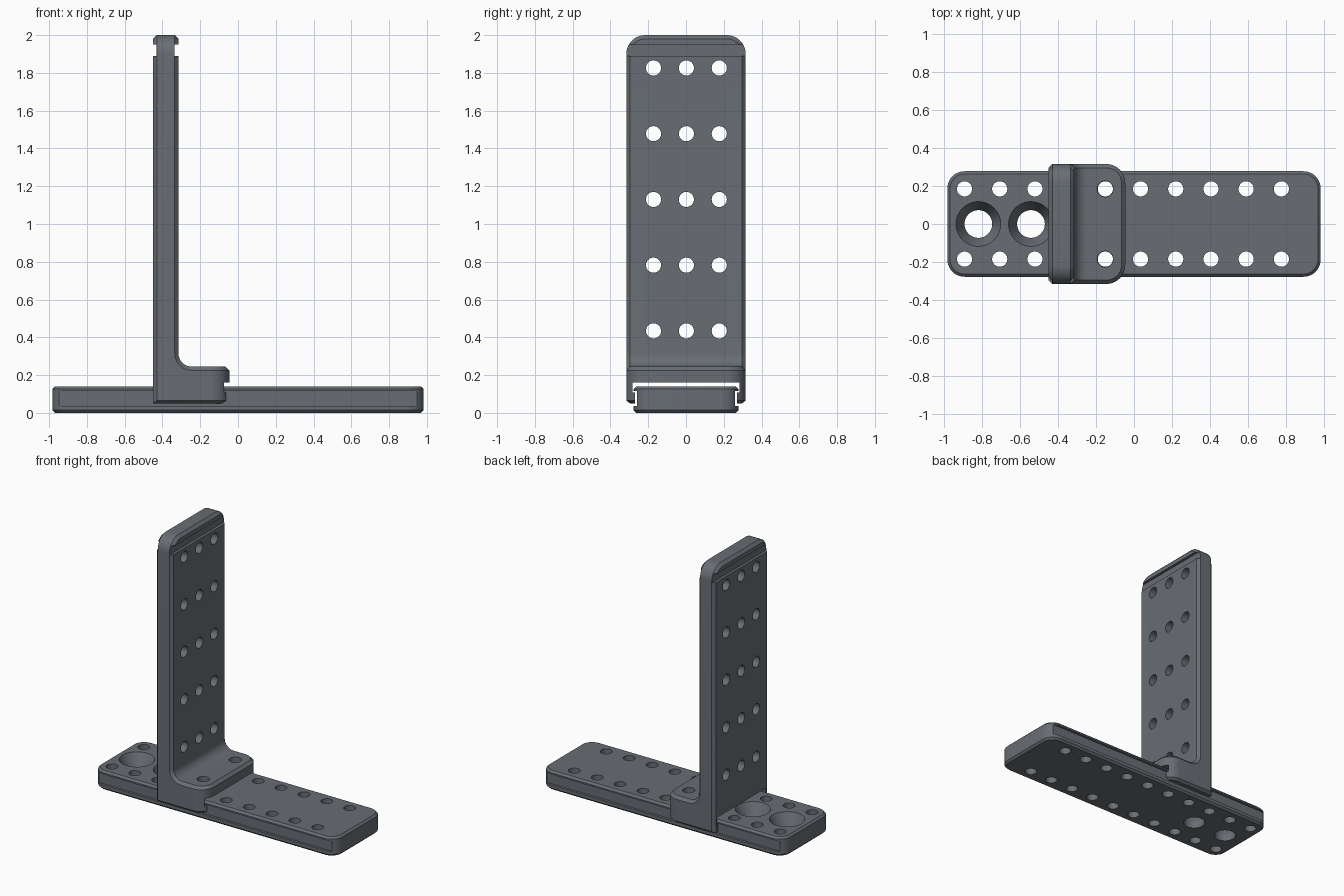
import bpy, bmesh
from math import sin, cos, pi, radians

if "Cube" in bpy.data.objects:
    bpy.data.objects.remove(bpy.data.objects["Cube"])

grey = bpy.data.materials.new("dark_grey")
grey.diffuse_color = (0.14, 0.155, 0.175, 1)
grey.use_nodes = True
grey.node_tree.nodes["Principled BSDF"].inputs["Base Color"].default_value = grey.diffuse_color


def loft(bm, rings):
    """Skin closed rings of equal length and cap both ends."""
    vs = [[bm.verts.new(p) for p in r] for r in rings]
    for a, b in zip(vs, vs[1:]):
        for i in range(len(a)):
            j = (i + 1) % len(a)
            bm.faces.new((a[i], a[j], b[j], b[i]))
    bm.faces.new(vs[0])
    bm.faces.new(vs[-1])


def make(name, lofts):
    bm = bmesh.new()
    for rings in lofts:
        loft(bm, rings)
    bmesh.ops.remove_doubles(bm, verts=bm.verts, dist=1e-5)
    bmesh.ops.recalc_face_normals(bm, faces=bm.faces)
    me = bpy.data.meshes.new(name)
    bm.to_mesh(me)
    bm.free()
    me.materials.append(grey)
    ob = bpy.data.objects.new(name, me)
    bpy.context.collection.objects.link(ob)
    return ob


def cut(ob, lofts):
    """Subtract a group of separate solids from ob."""
    cutter = make("cutter", lofts)
    cutter.hide_render = True
    bpy.context.view_layer.objects.active = ob
    m = ob.modifiers.new("cut", 'BOOLEAN')
    m.operation, m.solver, m.object = 'DIFFERENCE', 'EXACT', cutter
    bpy.ops.object.modifier_apply(modifier=m.name)
    bpy.data.objects.remove(cutter)


def box(x0, x1, y0, y1, z0, z1):
    return [[(x0, y0, z), (x1, y0, z), (x1, y1, z), (x0, y1, z)] for z in (z0, z1)]


def hole_z(x, y, profile, n=32):
    """Revolved cutter about a vertical axis; profile holds (radius, z)."""
    return [[(x + r * cos(2 * pi * i / n), y + r * sin(2 * pi * i / n), z)
             for i in range(n)] for r, z in profile]


def hole_x(y, z, r, x0, x1, n=32):
    return [[(x, y + r * cos(2 * pi * i / n), z + r * sin(2 * pi * i / n))
             for i in range(n)] for x in (x0, x1)]


def smooth(ob):
    bpy.ops.object.select_all(action='DESELECT')
    ob.select_set(True)
    bpy.context.view_layer.objects.active = ob
    bpy.ops.object.shade_smooth_by_angle(angle=radians(25))


# Base plate: rounded rectangle with chamfered top and bottom rims
def plate_ring(inset, z, seg=10):
    r, pts = 0.09, []
    for q, (sx, sy) in enumerate(((1, 1), (-1, 1), (-1, -1), (1, -1))):
        for i in range(seg + 1):
            a = i / seg * pi / 2
            if q % 2:
                a = pi / 2 - a
            pts.append((sx * (0.893 + (r - inset) * cos(a)),
                        sy * (0.188 + (r - inset) * sin(a)), z))
    return pts


base = make("base_plate", [[plate_ring(0.014, 0), plate_ring(0, 0.014),
                            plate_ring(0, 0.126), plate_ring(0.014, 0.14)]])
# side grooves
cut(base, [box(-1.1, 1.1, *ys, 0.037, 0.115) for ys in ((-0.4, -0.26), (0.26, 0.4))])
# two rows of small holes
cut(base, [hole_z(-0.893 + 0.1855 * i, s * 0.185, ((0.04, -0.1), (0.04, 0.3)))
           for i in range(10) for s in (-1, 1)])
# countersunk mounting holes
cut(base, [hole_z(x, 0, ((0.073, -0.1), (0.073, 0.05), (0.118, 0.14), (0.118, 0.3)), 48)
           for x in (-0.82, -0.543)])


# Upright bracket: L-shaped section lofted across y, with rounded ends and chamfered rim
def bracket_ring(side, a, end=False):
    R, ch, yc = 0.1, 0.02, 0.216
    r = R - ch
    k, s = cos(a), sin(a)
    e = ch if end else 0
    rim = yc + R * s
    face = rim if end else yc + r * s
    top = 1.9 + (0 if end else r * k)
    tip = -0.146 + (0 if end else r * k)
    low = 0.065
    pts = [(-0.45 + e, face, low if end else 0.05), (-0.45 + e, face, top),
           (-0.43, rim, 1.9 + R * k), (-0.335, rim, 1.9 + R * k),
           (-0.315 - e, face, top)]
    for i in range(9):                      # inner fillet
        t = pi + i / 8 * pi / 2
        pts.append((-0.245 + (0.07 + e) * cos(t), face, 0.315 + (0.07 + e) * sin(t)))
    pts += [(tip, face, 0.245 - e), (-0.146 + R * k, rim, 0.225),
            (-0.146 + R * k, rim, low), (tip, face, low if end else 0.05)]
    return [(x, side * y, z) for x, y, z in pts]


N = 10
arc = [pi / 2 * (1 - i / N) for i in range(N + 1)]
rings = [bracket_ring(-1, pi / 2, True)] + [bracket_ring(-1, a) for a in arc]
rings += [bracket_ring(1, a) for a in reversed(arc)] + [bracket_ring(1, pi / 2, True)]
bracket = make("upright_bracket", [rings])
# channel in the foot with hooks that run in the base grooves
half = [(0.271, -0.1), (0.271, 0.107), (0.284, 0.107), (0.284, 0.16)]
channel = half + [(-y, z) for y, z in reversed(half)]
cut(bracket, [[[(x, y, z) for y, z in channel] for x in (-0.7, 0.2)]])
# grooves below the top edge
cut(bracket, [box(*xs, -0.5, 0.5, 1.89, 1.95) for xs in ((-0.6, -0.431), (-0.335, -0.2))])
# grid of holes in the upright
cut(bracket, [hole_x(0.002 + 0.174 * c, 0.434 + 0.348 * i, 0.04, -0.6, -0.2)
              for c in (-1, 0, 1) for i in range(5)])
# screw holes in the foot
cut(bracket, [hole_z(-0.152, s * 0.185, ((0.042, 0.1), (0.042, 0.4))) for s in (-1, 1)])

smooth(base)
smooth(bracket)
